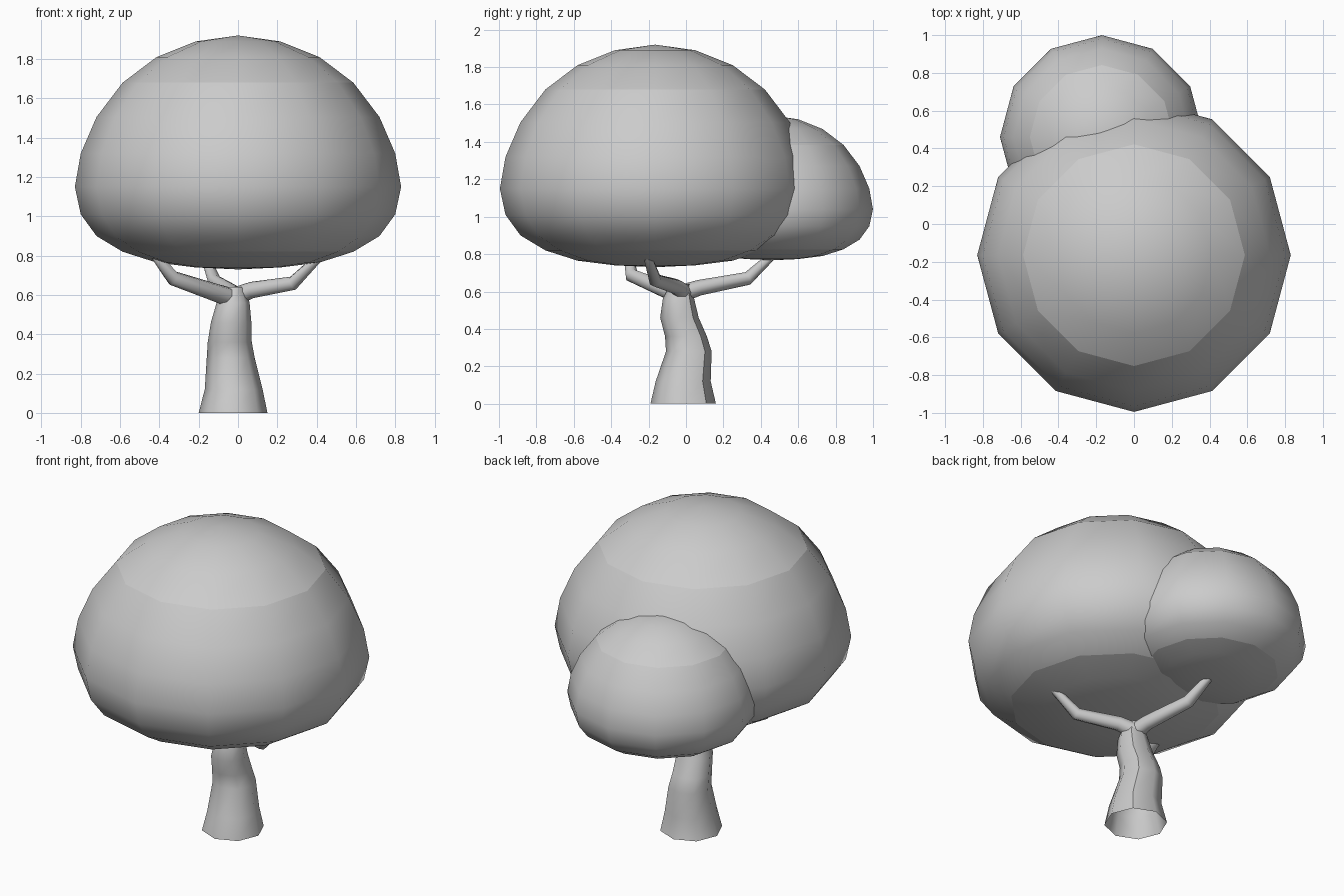
import bpy, bmesh
from math import pi, sin, cos
from mathutils import Vector

if "Cube" in bpy.data.objects:
    bpy.data.objects.remove(bpy.data.objects["Cube"])


def loft(name, rings, sides, horizontal=False, seam=None, cap_end=False):
    """Skin a tube through rings of (x, y, z, radius)."""
    bm = bmesh.new()
    pts = [Vector(r[:3]) for r in rings]
    loops = []
    for i, r in enumerate(rings):
        t = Vector((0, 0, 1))
        if not horizontal:
            t = (pts[min(i + 1, len(pts) - 1)] - pts[max(i - 1, 0)]).normalized()
            u = t.cross(Vector((0, 0, 1))).normalized()
        else:
            u = Vector((1, 0, 0))
        v = t.cross(u)
        loops.append([bm.verts.new(pts[i] + r[3] * (u * cos(a) + v * sin(a)))
                      for a in (2 * pi * k / sides for k in range(sides))])
    for a, b in zip(loops, loops[1:]):
        for k in range(sides):
            n = (k + 1) % sides
            bm.faces.new((a[k], a[n], b[n], b[k]))
        if seam is not None:
            bm.edges.get((a[seam], b[seam])).smooth = False
    if cap_end:
        bm.faces.new(loops[-1])
        for k in range(sides):
            bm.edges.get((loops[-1][k], loops[-1][k - 1])).smooth = False
    return finish(name, bm)


def finish(name, bm):
    for f in bm.faces:
        f.smooth = True
    me = bpy.data.meshes.new(name)
    bm.to_mesh(me)
    bm.free()
    ob = bpy.data.objects.new(name, me)
    bpy.context.collection.objects.link(ob)
    return ob


# Crown profile (radius, height above the widest ring), from bottom to top
PROFILE = [(.215, -.41), (.415, -.385), (.587, -.33), (.72, -.25), (.80, -.14), (.83, 0),
           (.80, .17), (.72, .355), (.587, .53), (.415, .66), (.215, .74)]
CREASES = (2, 8)


def crown(name, loc, s):
    n = 12
    bm = bmesh.new()
    c = Vector(loc)
    loops = [[bm.verts.new(c + s * Vector((r * cos(2 * pi * k / n), r * sin(2 * pi * k / n), z)))
              for k in range(n)] for r, z in PROFILE]
    bottom = bm.verts.new(c + s * Vector((0, 0, -.42)))
    top = bm.verts.new(c + s * Vector((0, 0, .77)))
    for k in range(n):
        m = (k + 1) % n
        for a, b in zip(loops, loops[1:]):
            bm.faces.new((a[k], a[m], b[m], b[k]))
        bm.faces.new((bottom, loops[0][m], loops[0][k]))
        bm.faces.new((top, loops[-1][k], loops[-1][m]))
        for i in CREASES:
            bm.edges.get((loops[i][k], loops[i][m])).smooth = False
    return finish(name, bm)


# Leaf crowns
crown("large_crown", (0, -.165, 1.15), 1.0)
crown("small_crown", (-.17, .46, 1.04), .65)

# Wavy trunk, open underneath
loft("trunk", [(-.025, -.015, 0, .175), (-.022, -.015, .12, .147), (-.037, .015, .28, .122),
               (-.042, .0, .36, .112), (-.035, -.035, .46, .103), (-.025, -.04, .56, .084),
               (-.02, -.03, .64, .055)], 8, horizontal=True, seam=1, cap_end=True)

# Three branches: root, shoulder, elbow, tip
for side, path in {
    "right": [(-.02, -.01, .59, .048), (.07, -.05, .625, .042), (.28, -.165, .66, .036), (.42, -.21, .80, .022)],
    "back": [(-.02, -.02, .59, .048), (-.04, .07, .62, .042), (-.12, .33, .67, .036), (-.17, .47, .80, .022)],
    "left": [(-.02, -.03, .58, .052), (-.11, -.11, .61, .046), (-.33, -.29, .685, .038), (-.42, -.31, .80, .024)],
}.items():
    loft(side + "_branch", path, 8, cap_end=True)
